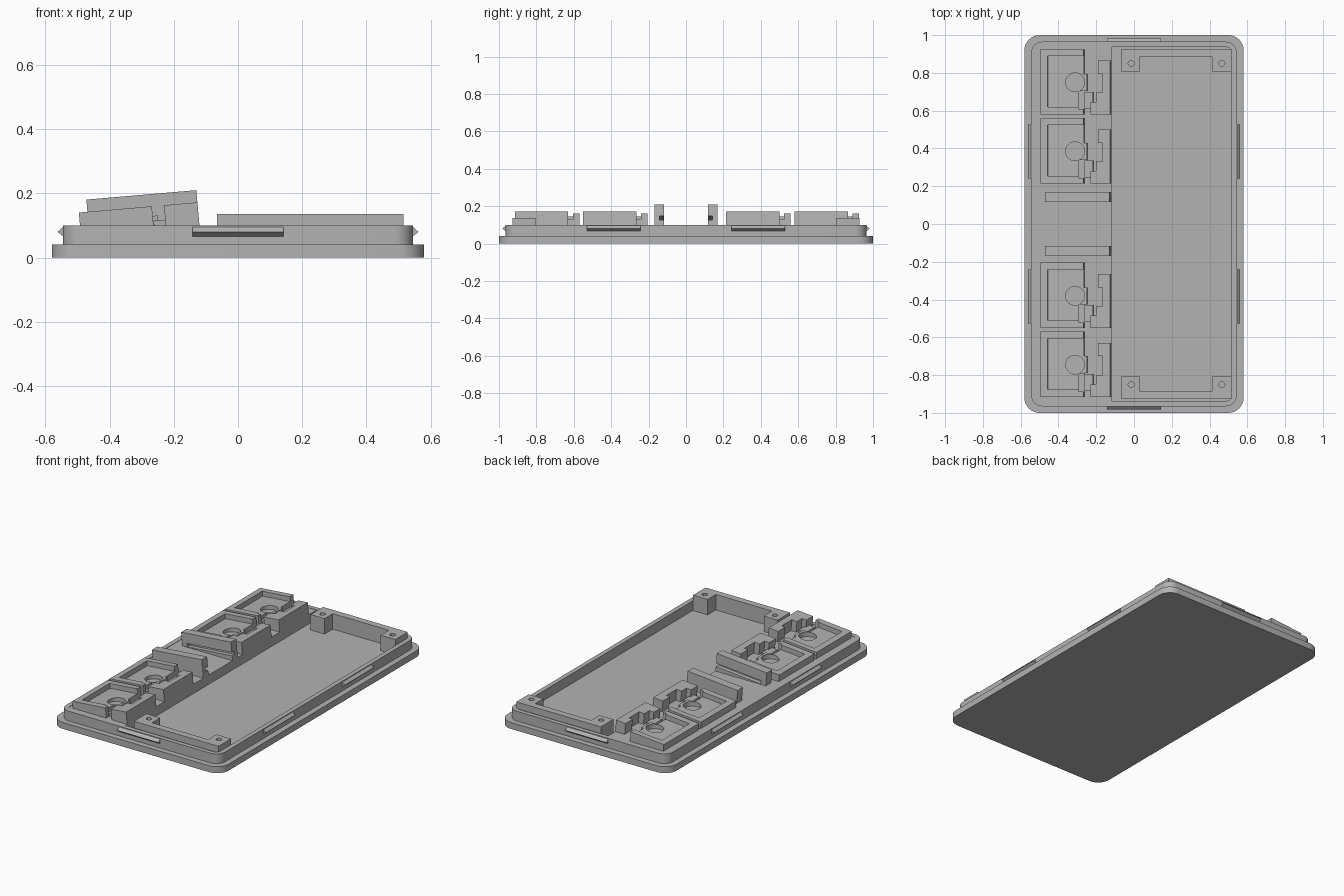
import bpy, bmesh, math

if "Cube" in bpy.data.objects:
    bpy.data.objects.remove(bpy.data.objects["Cube"])

grey = bpy.data.materials.new("grey plastic")
grey.diffuse_color = (0.45, 0.45, 0.45, 1)
grey.use_nodes = True
grey.node_tree.nodes["Principled BSDF"].inputs["Base Color"].default_value = grey.diffuse_color


def finish(name, bm):
    bmesh.ops.recalc_face_normals(bm, faces=bm.faces)
    mesh = bpy.data.meshes.new(name)
    bm.to_mesh(mesh)
    bm.free()
    ob = bpy.data.objects.new(name, mesh)
    bpy.context.collection.objects.link(ob)
    mesh.materials.append(grey)
    return ob


def loft(name, loops):
    """Skin a stack of equal-length point loops and cap both ends."""
    bm = bmesh.new()
    rings = [[bm.verts.new(p) for p in loop] for loop in loops]
    n = len(rings[0])
    for a, b in zip(rings, rings[1:]):
        for i in range(n):
            j = (i + 1) % n
            bm.faces.new((a[i], a[j], b[j], b[i]))
    bm.faces.new(rings[0])
    bm.faces.new(rings[-1])
    return finish(name, bm)


def rounded(hx, hy, r, z, seg=8):
    pts = []
    for k, (sx, sy) in enumerate([(1, 1), (-1, 1), (-1, -1), (1, -1)]):
        for i in range(seg + 1):
            a = math.pi / 2 * (k + i / seg)
            pts.append((sx * (hx - r) + r * math.cos(a), sy * (hy - r) + r * math.sin(a), z))
    return pts


def rect(x0, x1, y0, y1):
    return [(x0, y0), (x1, y0), (x1, y1), (x0, y1)]


def circle(x, y, r, n=32):
    return [(x + r * math.cos(2 * math.pi * i / n), y + r * math.sin(2 * math.pi * i / n))
            for i in range(n)]


def prism(name, poly, bottom, top):
    return loft(name, [[(x, y, bottom) for x, y in poly], [(x, y, top) for x, y in poly]])


def tilted(name, poly, lo, hi, base=None):
    """Prism whose ends follow the sloping key plane, leaning with it."""
    def pt(x, y, off, flat):
        z = flat if flat is not None else 0.182 + 0.085 * x + off
        return (x - 0.09 * (z - 0.1), y, z)
    return loft(name, [[pt(x, y, lo, base) for x, y in poly],
                       [pt(x, y, hi, None) for x, y in poly]])


def cut(ob, cutters):
    for c in cutters:
        m = ob.modifiers.new("cut", 'BOOLEAN')
        m.operation, m.solver, m.object = 'DIFFERENCE', 'EXACT', c
        bpy.context.view_layer.objects.active = ob
        bpy.ops.object.modifier_apply(modifier=m.name)
        bpy.data.objects.remove(c)


def smooth(ob):
    bpy.ops.object.select_all(action='DESELECT')
    ob.select_set(True)
    bpy.context.view_layer.objects.active = ob
    bpy.ops.object.shade_smooth_by_angle(angle=math.radians(30))


# tray: flange, raised lip and recessed floor
tray = loft("tray", [rounded(0.58, 1.0, 0.08, 0), rounded(0.58, 1.0, 0.08, 0.04),
                     rounded(0.545, 0.965, 0.06, 0.04), rounded(0.545, 0.965, 0.06, 0.1),
                     rounded(0.517, 0.937, 0.03, 0.1), rounded(0.517, 0.937, 0.03, 0.04)])
smooth(tray)

# raised platform under the key holders
prism("platform", rect(-0.52, -0.12, -0.938, 0.938), 0.035, 0.098)

# snap ridges around the lip
profile = [(-0.005, 0.1), (0.017, 0.08), (-0.005, 0.062)]
for s in (-1, 1):
    for yc in (-0.385, 0.385):
        loft("side_snap_ridge", [[(s * (0.545 + d), yc + e, z) for d, z in profile]
                                 for e in (-0.143, 0.143)])
    loft("end_snap_ridge", [[(e, s * (0.965 + d), z) for d, z in profile]
                            for e in (-0.142, 0.142)])

# end walls with screw posts
for s in (-1, 1):
    outline = [(-0.065, 0.927), (-0.065, 0.805), (0.03, 0.805), (0.03, 0.885),
               (0.415, 0.885), (0.415, 0.805), (0.515, 0.805), (0.515, 0.927)]
    wall = prism("screw_post_wall", [(x, s * y) for x, y in outline], 0.037, 0.136)
    cut(wall, [prism("hole", circle(x, s * 0.85, 0.016, 20), 0.06, 0.2)
               for x in (-0.015, 0.465)])
    smooth(wall)

# key holders
for c in (0.75, 0.385, -0.38, -0.745):
    def at(poly):
        return [(x, y + c) for x, y in poly]
    seat = tilted("key_seat", at([(-0.492, -0.17), (-0.263, -0.17), (-0.263, -0.045),
                                  (-0.247, -0.045), (-0.247, 0.045), (-0.263, 0.045),
                                  (-0.263, 0.175), (-0.492, 0.175)]), 0, 0, base=0.094)
    cut(seat, [tilted("pocket", at(rect(-0.453, -0.2, -0.13, 0.14)), -0.03, 0.1),
               prism("hole", circle(-0.312, c, 0.05), 0.1, 0.3),
               prism("notch", at(rect(-0.293, -0.2, -0.142, -0.047)), 0.1, 0.3)])
    smooth(seat)
    tilted("key_bridge", at(rect(-0.262, -0.215, -0.14, -0.05)), 0, -0.045, base=0.094)
    tilted("key_back_wall", at([(-0.12, 0.115), (-0.185, 0.115), (-0.185, 0.045),
                                (-0.16, 0.045), (-0.16, -0.055), (-0.195, -0.055),
                                (-0.195, -0.105), (-0.225, -0.105), (-0.225, -0.17),
                                (-0.12, -0.17)]), 0, 0, base=0.096)

# centre ribs with a slot on their inner faces
for yc, s in ((0.143, -1), (-0.143, 1)):
    rib = tilted("rib", rect(-0.465, -0.12, yc - 0.026, yc + 0.026), 0, 0.038, base=0.096)
    edge = yc + s * 0.026
    slot = rect(-0.43, -0.05, *sorted((edge - s * 0.026, edge + s * 0.02)))
    cut(rib, [tilted("slot", slot, -0.045, -0.024)])
